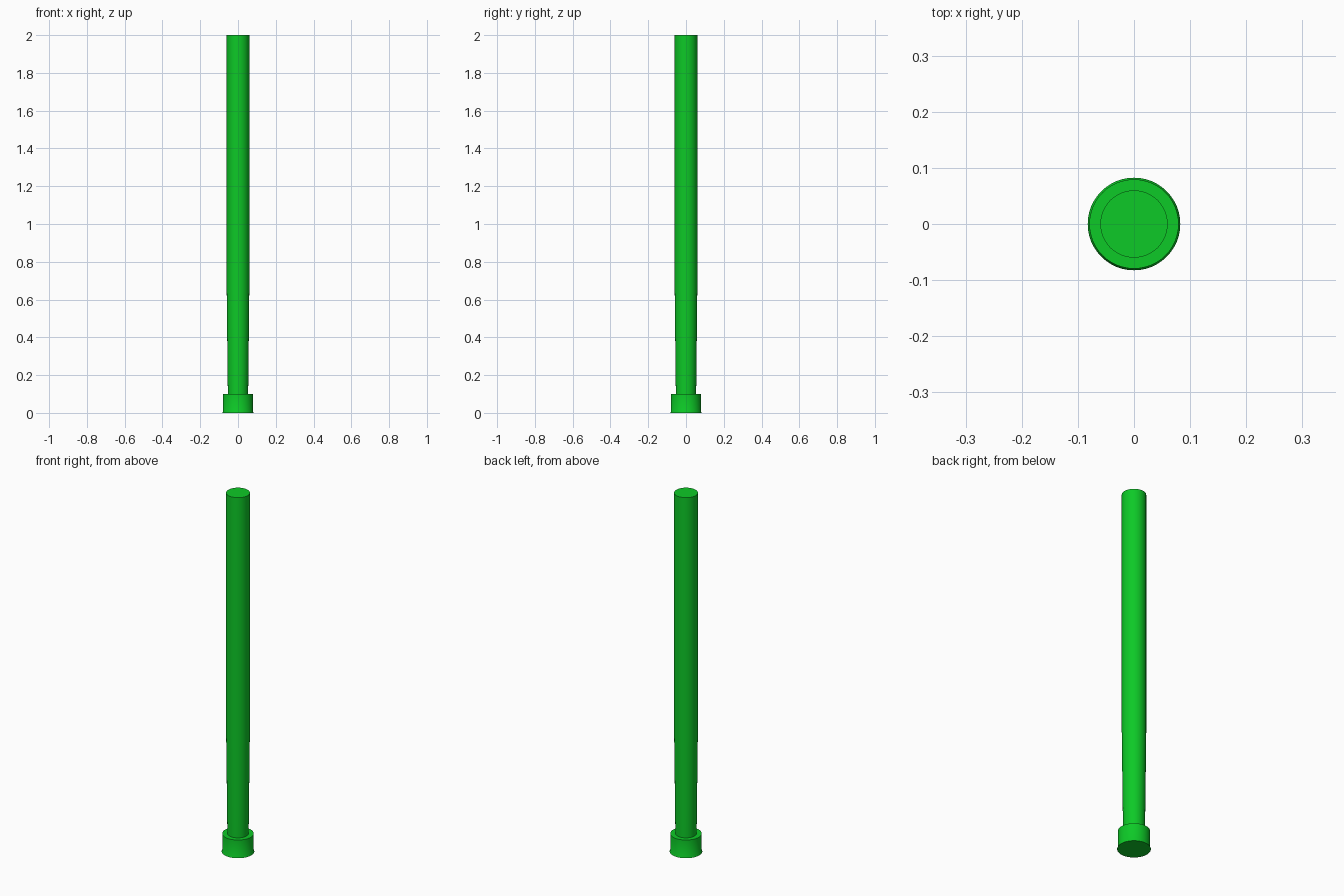
import bpy, bmesh, math

if "Cube" in bpy.data.objects:
    bpy.data.objects.remove(bpy.data.objects["Cube"])

SIDES = 48

green = bpy.data.materials.new("green")
green.diffuse_color = (0.004, 0.585, 0.02, 1)
green.use_nodes = True
green.node_tree.nodes["Principled BSDF"].inputs["Base Color"].default_value = green.diffuse_color


def lathe(name, profile):
    """Closed solid of revolution from (radius, z) points, bottom to top."""
    bm = bmesh.new()
    rings = []
    for r, z in profile:
        rings.append([bm.verts.new((r * math.cos(2 * math.pi * i / SIDES),
                                    r * math.sin(2 * math.pi * i / SIDES), z))
                      for i in range(SIDES)])
    for a, b in zip(rings, rings[1:]):
        for i in range(SIDES):
            j = (i + 1) % SIDES
            bm.faces.new((a[i], a[j], b[j], b[i]))
    bm.faces.new(rings[0][::-1])
    bm.faces.new(rings[-1])
    mesh = bpy.data.meshes.new(name)
    bm.to_mesh(mesh)
    bm.free()
    obj = bpy.data.objects.new(name, mesh)
    bpy.context.collection.objects.link(obj)
    mesh.materials.append(green)
    bpy.ops.object.select_all(action='DESELECT')
    obj.select_set(True)
    bpy.context.view_layer.objects.active = obj
    bpy.ops.object.shade_smooth_by_angle(angle=math.radians(30))
    return obj


# One solid: foot with a thin flared lip, tapered lower shaft, straight upper shaft
lathe("pole", [
    (0.0825, 0.0), (0.0795, 0.006), (0.0795, 0.10),
    (0.0538, 0.10), (0.06, 0.66), (0.06, 2.0),
])
